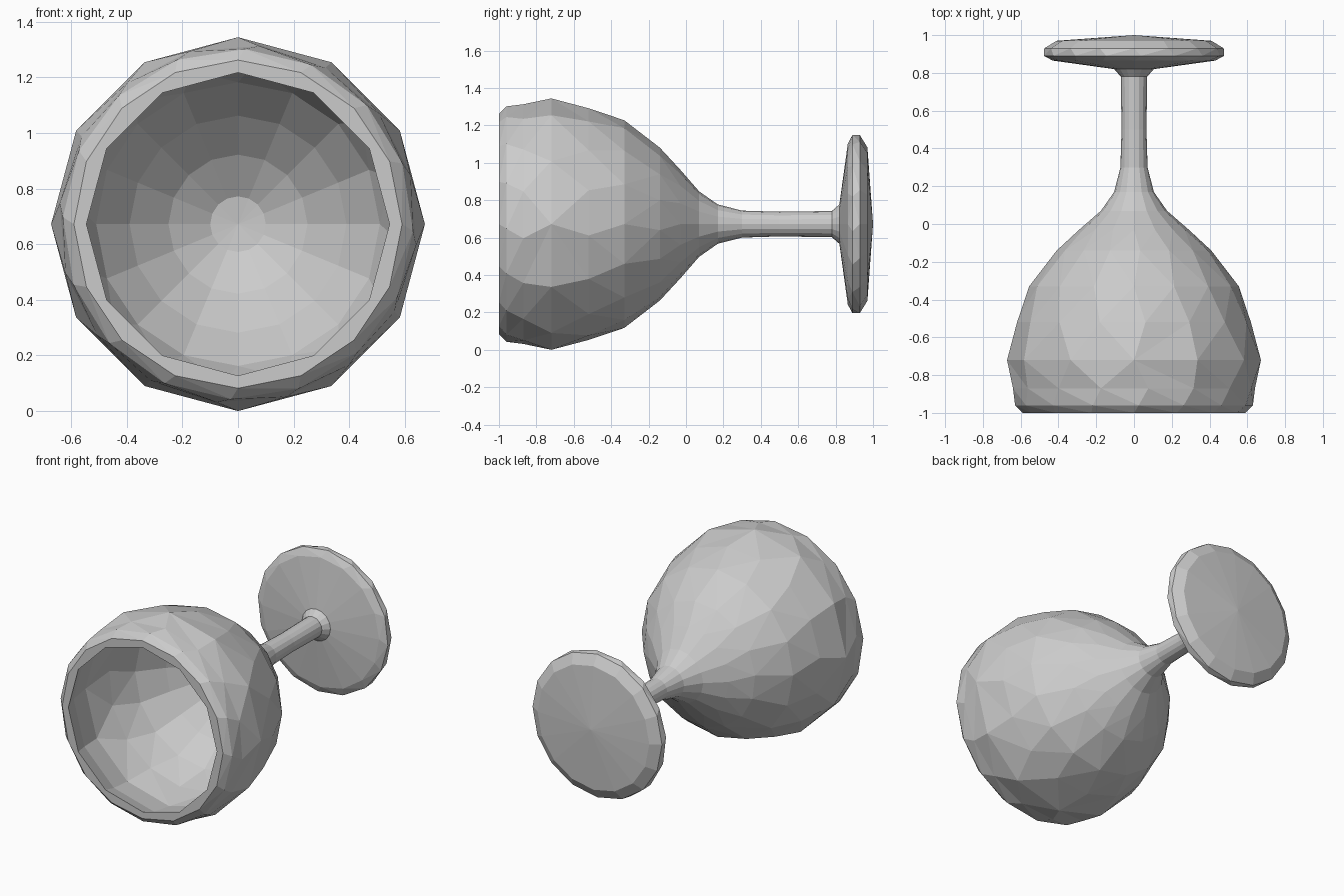
import bpy, bmesh, math

if "Cube" in bpy.data.objects:
    bpy.data.objects.remove(bpy.data.objects["Cube"])

AXIS_Z = 0.672  # the goblet lies along y at this height

glass = bpy.data.materials.new("plain grey")
glass.diffuse_color = (0.6, 0.6, 0.6, 1)
glass.use_nodes = True
glass.node_tree.nodes["Principled BSDF"].inputs["Base Color"].default_value = glass.diffuse_color


def bridge(bm, a, b):
    """Triangulate between two rings that may have different side counts."""
    (va, oa), (vb, ob) = a, b
    na, nb = len(va), len(vb)
    i = j = 0
    while i < na or j < nb:
        next_a = (i + 1 + oa) / na
        next_b = (j + 1 + ob) / nb
        if j >= nb or (i < na and next_a <= next_b):
            bm.faces.new((va[i % na], va[(i + 1) % na], vb[j % nb]))
            i += 1
        else:
            bm.faces.new((va[i % na], vb[(j + 1) % nb], vb[j % nb]))
            j += 1


def turned(name, profile):
    """Profile rows: y, radius, sides, twist in steps. Radius 0 makes a tip."""
    bm = bmesh.new()
    rings = []
    for y, r, n, twist in profile:
        if r == 0:
            rings.append(([bm.verts.new((0, y, AXIS_Z))], 0))
            continue
        verts = []
        for k in range(n):
            t = 2 * math.pi * (k + twist) / n
            verts.append(bm.verts.new((r * math.sin(t), y, AXIS_Z + r * math.cos(t))))
        rings.append((verts, twist))
    for a, b in zip(rings, rings[1:]):
        if len(a[0]) == 1 or len(b[0]) == 1:
            tip, ring = (a[0][0], b[0]) if len(a[0]) == 1 else (b[0][0], a[0])
            for k in range(len(ring)):
                bm.faces.new((ring[k], ring[(k + 1) % len(ring)], tip))
        else:
            bridge(bm, a, b)
    bmesh.ops.recalc_face_normals(bm, faces=bm.faces)
    mesh = bpy.data.meshes.new(name)
    bm.to_mesh(mesh)
    bm.free()
    mesh.materials.append(glass)
    bpy.context.collection.objects.link(bpy.data.objects.new(name, mesh))


# Whole goblet as one closed skin: bowl inside, rim, bowl outside, stem, foot
turned("goblet", [
    # inside of the bowl
    (0.03, 0, 1, 0),
    (0.02, 0.10, 16, 0),
    (-0.07, 0.25, 16, 0),
    (-0.20, 0.39, 16, 0),
    (-0.35, 0.51, 16, 0),
    (-0.53, 0.575, 16, 0.25),
    (-0.72, 0.615, 12, 0),
    (-0.88, 0.59, 12, 0),
    # rim
    (-1.00, 0.545, 12, 0),
    (-1.00, 0.59, 16, 0),
    (-0.96, 0.63, 16, 0.1),
    # outside of the bowl
    (-0.87, 0.645, 16, 0.3),
    (-0.72, 0.672, 12, 0),
    (-0.52, 0.622, 16, 0.25),
    (-0.33, 0.555, 16, 0),
    (-0.14, 0.41, 16, 0.2),
    (-0.03, 0.29, 16, 0),
    (0.07, 0.175, 16, 0),
    (0.17, 0.105, 16, 0),
    # stem
    (0.30, 0.072, 16, 0),
    (0.50, 0.066, 16, 0),
    (0.78, 0.070, 16, 0),
    (0.82, 0.105, 16, 0),
    # foot
    (0.865, 0.43, 16, 0),
    (0.89, 0.478, 16, 0.2),
    (0.93, 0.475, 16, 0),
    (0.97, 0.41, 16, 0),
    (1.00, 0, 1, 0),
])
